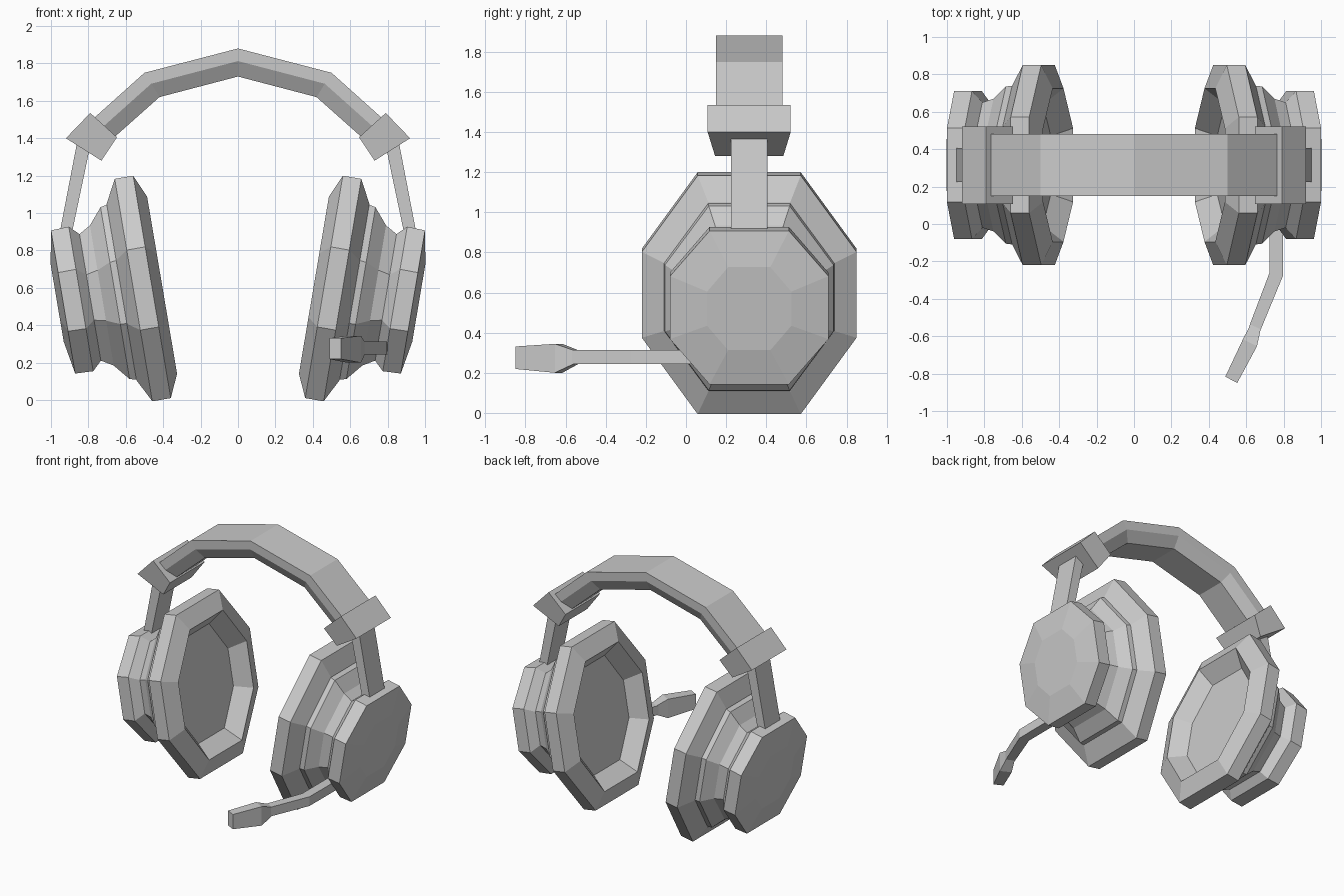
import bpy, bmesh
from math import sin, cos, radians
from mathutils import Vector

if "Cube" in bpy.data.objects:
    bpy.data.objects.remove(bpy.data.objects["Cube"])

YC = 0.315  # depth of the cup axis


def loft(name, rings, mirror=False):
    """Skin a list of equal-sized rings into a closed flat-faced mesh."""
    bm = bmesh.new()
    loops = [[bm.verts.new(p) for p in r] for r in rings]
    n = len(loops[0])
    for a, b in zip(loops, loops[1:]):
        for i in range(n):
            j = (i + 1) % n
            bm.faces.new((a[i], a[j], b[j], b[i]))
    bm.faces.new(loops[0][::-1])
    bm.faces.new(loops[-1])
    bmesh.ops.recalc_face_normals(bm, faces=bm.faces)
    me = bpy.data.meshes.new(name)
    bm.to_mesh(me)
    bm.free()
    ob = bpy.data.objects.new(name, me)
    bpy.context.collection.objects.link(ob)
    if mirror:
        ob.modifiers.new("mirror", 'MIRROR').use_mirror_merge = False
    return ob


# Tilted cup frame: outward axis and up axis
T = radians(9.6)
OUT = Vector((cos(T), 0, -sin(T)))
UP = Vector((sin(T), 0, cos(T)))
ORIGIN = Vector((0.46, YC, 0.605))


def octagon(u, a, b, ca=0.48, cb=0.36):
    """Stretched octagon: a = half depth, b = half height, u = offset outward."""
    pts = [(ca * a, b), (a, cb * b), (a, -cb * b), (ca * a, -b),
           (-ca * a, -b), (-a, -cb * b), (-a, cb * b), (-ca * a, b)]
    return [ORIGIN + OUT * u + UP * v + Vector((0, y, 0)) for y, v in pts]


# Ear cushion with dished inner face
loft("ear_cushion", [octagon(*p) for p in [
    (0.05, 0.325, 0.385), (-0.055, 0.41, 0.48), (0, 0.535, 0.603),
    (0.10, 0.535, 0.603), (0.165, 0.425, 0.478)]], True)

# Ear cup shell with waist and domed outer cap
loft("ear_cup", [octagon(*p) for p in [
    (0.16, 0.425, 0.475), (0.2, 0.42, 0.466), (0.272, 0.355, 0.38),
    (0.335, 0.335, 0.343), (0.385, 0.395, 0.392, 0.5, 0.41),
    (0.482, 0.395, 0.388, 0.5, 0.41), (0.514, 0.21, 0.21, 0.5, 0.41)]], True)

# Headband: outer and inner outline points, underside chamfered
half = [((0, 1.88), (0, 1.73)), ((0.5, 1.75), (0.42, 1.62)), ((0.79, 1.49), (0.69, 1.38))]
path = [((-o[0], o[1]), (-i[0], i[1])) for o, i in half[:0:-1]] + half
band = []
for o, i in path:
    o, i = Vector((o[0], YC, o[1])), Vector((i[0], YC, i[1]))
    m = o.lerp(i, 0.45)
    band.append([p + Vector((0, y, 0)) for p, y in [
        (o, -0.165), (o, 0.165), (m, 0.163), (i, 0.115), (i, -0.115), (m, -0.163)]])
loft("headband", band)


def quad(p, q, hp, hq):
    """Cross-section between two xz points with a half depth at each."""
    return [(p[0], YC - hp, p[1]), (p[0], YC + hp, p[1]),
            (q[0], YC + hq, q[1]), (q[0], YC - hq, q[1])]


# Slider blocks at the band ends
loft("slider_block", [quad((0.79, 1.535), (0.647, 1.405), 0.207, 0.207),
                      quad((0.92, 1.40), (0.73, 1.28), 0.207, 0.17)], True)

# Flat stems joining blocks to cups
loft("slider_stem", [quad((0.86, 1.38), (0.79, 1.36), 0.09, 0.09),
                     quad((0.958, 0.87), (0.895, 0.86), 0.09, 0.09)], True)


def arm_ring(x, y, z, w, h, ang):
    """Rectangular section of the boom, turned about z."""
    dx, dy = w * cos(radians(ang)), w * sin(radians(ang))
    return [(x - dx, y - dy, z - h), (x + dx, y + dy, z - h),
            (x + dx, y + dy, z + h), (x - dx, y - dy, z + h)]


# Microphone boom and head, right side only
loft("microphone_boom", [arm_ring(*r) for r in [
    (0.762, 0.15, 0.278, 0.037, 0.035, 0), (0.76, -0.27, 0.278, 0.037, 0.035, -12),
    (0.645, -0.56, 0.278, 0.032, 0.035, -24)]])
loft("microphone_head", [arm_ring(*r) for r in [
    (0.65, -0.55, 0.278, 0.03, 0.035, -24), (0.62, -0.635, 0.272, 0.042, 0.072, -27),
    (0.52, -0.833, 0.275, 0.036, 0.056, -28)]])
